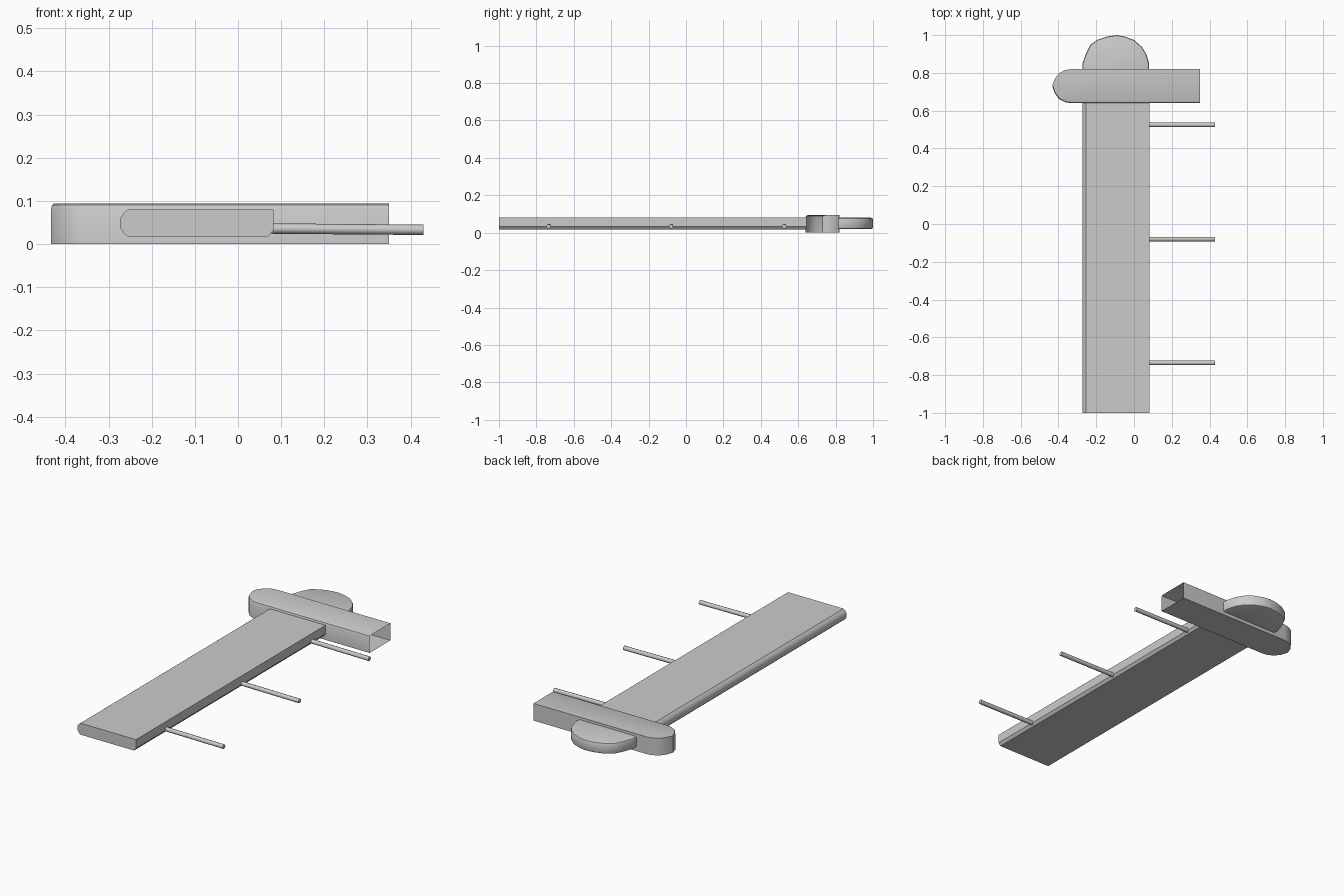
import bpy, bmesh
from mathutils import Vector

if "Cube" in bpy.data.objects:
    bpy.data.objects.remove(bpy.data.objects["Cube"])


def finish(name, bm, angle=0.6):
    bmesh.ops.recalc_face_normals(bm, faces=bm.faces)
    mesh = bpy.data.meshes.new(name)
    bm.to_mesh(mesh)
    bm.free()
    obj = bpy.data.objects.new(name, mesh)
    bpy.context.collection.objects.link(obj)
    bpy.ops.object.select_all(action='DESELECT')
    bpy.context.view_layer.objects.active = obj
    obj.select_set(True)
    bpy.ops.object.shade_smooth_by_angle(angle=angle)
    return obj


def prism(points, offset):
    bm = bmesh.new()
    face = bm.faces.new([bm.verts.new(p) for p in points])
    ext = bmesh.ops.extrude_face_region(bm, geom=[face], use_keep_orig=True)
    verts = [g for g in ext["geom"] if isinstance(g, bmesh.types.BMVert)]
    bmesh.ops.translate(bm, verts=verts, vec=offset)
    bmesh.ops.recalc_face_normals(bm, faces=bm.faces)
    return bm


# Long flat plank with a rounded left edge and chamfered lower right edge
section = [(-0.255, 0.017), (0.07, 0.017), (0.082, 0.032), (0.082, 0.08),
           (-0.255, 0.08), (-0.265, 0.072), (-0.273, 0.06), (-0.273, 0.038),
           (-0.265, 0.026)]
finish("plank", prism([(x, -1, z) for x, z in section], (0, 1.645, 0)))

# Rounded end piece behind the crossbar
dome = [(-0.273, 0.815), (-0.273, 0.85), (-0.255, 0.9), (-0.23, 0.95),
        (-0.19, 0.977), (-0.14, 0.993), (-0.09, 1.0), (-0.05, 0.993),
        (0.0, 0.974), (0.04, 0.94), (0.065, 0.9), (0.08, 0.85), (0.08, 0.815)]
bm = prism([(x, y, 0.019) for x, y in dome], (0, 0, 0.061))
rim = [e for e in bm.edges
       if abs(e.verts[0].co.z - e.verts[1].co.z) < 1e-5
       and max(v.co.y for v in e.verts) > 0.82]
bmesh.ops.bevel(bm, geom=rim, offset=0.01, segments=2, profile=0.5, affect='EDGES')
finish("rounded_end", bm)

# Hollow crossbar: round left tip, softened front edge, open right end
bar = [(0.35, 0.64), (0.35, 0.82), (-0.335, 0.82), (-0.365, 0.815),
       (-0.397, 0.798), (-0.42, 0.768), (-0.433, 0.73), (-0.42, 0.692),
       (-0.397, 0.662), (-0.365, 0.645), (-0.335, 0.64)]
bm = prism([(x, y, 0.0) for x, y in bar], (0, 0, 0.094))
front = [e for e in bm.edges
         if all(v.co.z > 0.09 and v.co.y < 0.731 for v in e.verts)
         and abs(e.verts[0].co.y - e.verts[1].co.y) < 0.05]
bmesh.ops.bevel(bm, geom=front, offset=0.012, segments=2, profile=0.5, affect='EDGES')
bm.normal_update()
cap = [f for f in bm.faces if f.normal.x > 0.9 and f.calc_center_median().x > 0.34]
bmesh.ops.delete(bm, geom=cap, context='FACES')
finish("crossbar", bm)

# Three thin side pegs
for i, y in enumerate((0.525, -0.08, -0.735)):
    a, b = Vector((0.07, y, 0.036)), Vector((0.43, y, 0.033))
    axis = b - a
    bm = bmesh.new()
    bmesh.ops.create_cone(bm, cap_ends=True, segments=8, radius1=0.012,
                          radius2=0.012, depth=axis.length)
    turn = axis.to_track_quat('Z', 'Y').to_matrix()
    bmesh.ops.rotate(bm, verts=bm.verts, cent=(0, 0, 0), matrix=turn)
    bmesh.ops.translate(bm, verts=bm.verts, vec=(a + b) / 2)
    finish(f"side_peg_{i + 1}", bm, 0.9)
